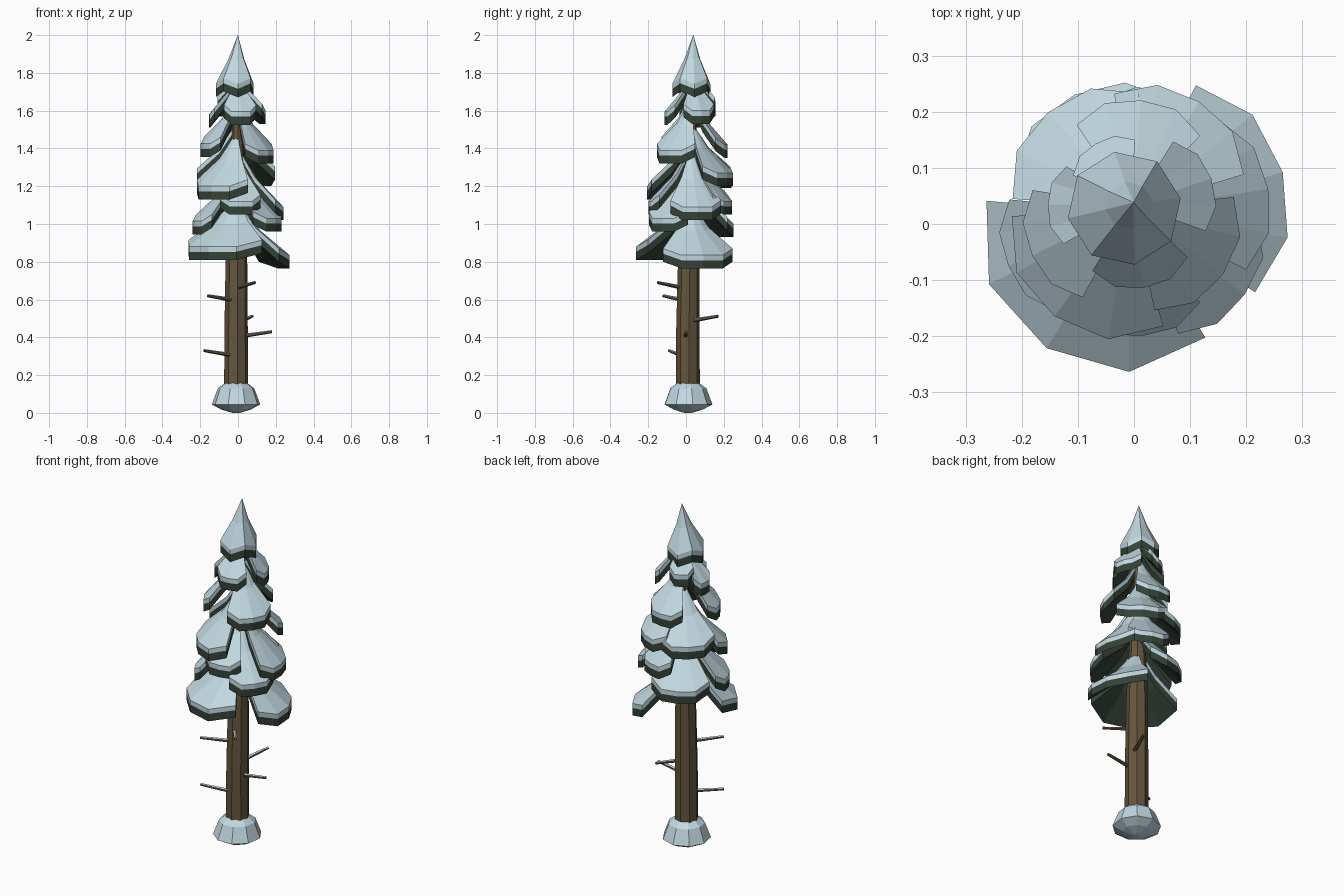
import bpy, bmesh, math
from mathutils import Vector

if "Cube" in bpy.data.objects:
    bpy.data.objects.remove(bpy.data.objects["Cube"])


def material(name, rgb):
    m = bpy.data.materials.new(name)
    m.diffuse_color = (*rgb, 1)
    m.use_nodes = True
    m.node_tree.nodes["Principled BSDF"].inputs["Base Color"].default_value = m.diffuse_color
    return m


SNOW = material("snow", (0.54, 0.69, 0.75))
GREEN = material("dark_needles", (0.035, 0.055, 0.038))
BARK = material("bark", (0.13, 0.09, 0.048))


def finish(name, bm, mats):
    bmesh.ops.recalc_face_normals(bm, faces=bm.faces[:])
    me = bpy.data.meshes.new(name)
    bm.to_mesh(me)
    bm.free()
    for m in mats:
        me.materials.append(m)
    ob = bpy.data.objects.new(name, me)
    bpy.context.collection.objects.link(ob)
    return ob


def axis(z):
    """Centre of the slightly leaning trunk at height z."""
    t = max(0, z - 0.6) / 1.4
    return Vector((-0.01 + 0.01 * t, 0.01 + 0.03 * t, z))


def lathe(name, rings, sides, mat, turn=0.0):
    """Stack of polygon rings (radius, height) around the trunk axis."""
    bm = bmesh.new()
    loops = []
    for r, z in rings:
        loops.append([bm.verts.new(axis(z) + Vector((r * math.cos(a), r * math.sin(a), 0)))
                      for a in (turn + 2 * math.pi * i / sides for i in range(sides))])
    for lo, hi in zip(loops, loops[1:]):
        for i in range(sides):
            j = (i + 1) % sides
            bm.faces.new((lo[i], lo[j], hi[j], hi[i]))
    bm.faces.new(loops[0])
    bm.faces.new(loops[-1])
    return finish(name, bm, [mat])


def bough(name, angle, hem, radius, half, rise, cols=5, lift=0.035, jag=0.0,
          profile=((0.06, 1.0), (0.45, 0.48), (1.0, 0.0)), snow=0.027, green=0.043, shift=(0, 0)):
    """Fan-shaped slab: snow on top, green band and underside below it."""
    bm = bmesh.new()
    c = axis(hem) + Vector((*shift, 0))
    apex = axis(hem + rise)
    layers = []
    for drop in (green + snow, green, 0.0):
        grid = []
        for t, h in profile:
            row = []
            for k in range(cols):
                s = 2 * k / (cols - 1) - 1
                a = math.radians(angle + s * half)
                edge = abs(s) > 0.99 and half < 180
                r = radius * t * (0.92 if edge else 1.0)
                z = hem + drop + rise * h + t * (lift if edge else 0)
                z += jag * t * (k % 2)
                o = c.lerp(apex, h)
                row.append(bm.verts.new((o.x + r * math.cos(a), o.y + r * math.sin(a), z)))
            grid.append(row)
        layers.append(grid)
    n = len(profile)
    for layer, mat in ((layers[0], 0), (layers[2], 1)):
        for i in range(n - 1):
            for k in range(cols - 1):
                f = bm.faces.new((layer[i][k], layer[i][k + 1],
                                  layer[i + 1][k + 1], layer[i + 1][k]))
                f.material_index = mat
    # rim walls: upper strip is snow, lower strip is needles
    rim = ([(0, k) for k in range(cols)] + [(i, cols - 1) for i in range(1, n)]
           + [(n - 1, k) for k in range(cols - 2, -1, -1)] + [(i, 0) for i in range(n - 2, 0, -1)])
    for (i, k), (p, q) in zip(rim, rim[1:] + rim[:1]):
        for m in (0, 1):
            f = bm.faces.new((layers[m][i][k], layers[m][p][q],
                              layers[m + 1][p][q], layers[m + 1][i][k]))
            f.material_index = m
    return finish(name, bm, [SNOW, GREEN])


# Trunk and the snow heap around its foot
lathe("trunk", [(0.064, 0.06), (0.062, 0.45), (0.057, 0.85), (0.038, 1.3), (0.015, 1.75)],
      8, BARK, 0.1)
lathe("snow_mound", [(0.02, 0.0), (0.08, 0.018), (0.13, 0.045), (0.098, 0.13), (0.06, 0.158)],
      9, SNOW, 0.2)

# Dead twigs on the bare trunk, dusted with snow on top
TWIGS = [((0.0, -0.03, 0.665), (0.09, -0.15, 0.69)),
         ((-0.04, -0.03, 0.60), (-0.16, -0.12, 0.62)),
         ((0.03, 0.04, 0.49), (0.075, 0.17, 0.512)),
         ((0.03, 0.0, 0.408), (0.18, 0.0, 0.43)),
         ((-0.04, -0.03, 0.307), (-0.18, -0.09, 0.33))]
for i, (a, b) in enumerate(TWIGS):
    a, b = Vector(a), Vector(b)
    d = b - a
    bm = bmesh.new()
    bmesh.ops.create_cone(bm, cap_ends=True, segments=6, radius1=0.011, radius2=0.008,
                          depth=d.length)
    bmesh.ops.rotate(bm, verts=bm.verts[:], matrix=d.to_track_quat('Z', 'Y').to_matrix())
    bmesh.ops.translate(bm, verts=bm.verts[:], vec=(a + b) / 2)
    bm.normal_update()
    for f in bm.faces:
        f.material_index = 1 if f.normal.z > 0.35 else 0
    finish(f"twig_{i + 1}", bm, [BARK, SNOW])

# Boughs spiralling up the trunk: angle, hem height, radius, half spread, rise
BOUGHS = [(16, 0.765, 0.285, 47, 0.27), (238, 0.81, 0.278, 64, 0.25),
          (115, 0.93, 0.235, 46, 0.28), (325, 0.96, 0.25, 33, 0.26),
          (203, 0.945, 0.235, 30, 0.27), (276, 1.05, 0.22, 32, 0.27),
          (10, 1.02, 0.25, 36, 0.30), (70, 1.05, 0.225, 34, 0.28),
          (234, 1.13, 0.23, 52, 0.27), (130, 1.19, 0.23, 44, 0.26),
          (58, 1.20, 0.23, 40, 0.25), (325, 1.32, 0.20, 42, 0.26),
          (205, 1.355, 0.195, 36, 0.25), (85, 1.35, 0.195, 38, 0.25),
          (20, 1.53, 0.15, 38, 0.20), (278, 1.525, 0.145, 40, 0.20),
          (178, 1.51, 0.15, 30, 0.21), (120, 1.57, 0.13, 32, 0.18)]
for i, (ang, hem, rad, half, rise) in enumerate(BOUGHS):
    bough(f"bough_{i + 1}", ang, hem, rad, half, rise)

# Pointed cap
bough("tree_top", 10, 1.672, 0.102, 180, 0.26, cols=9, jag=0.03, shift=(-0.015, -0.005),
      profile=((0.0, 1.0), (0.42, 0.5), (1.0, 0.0)))
